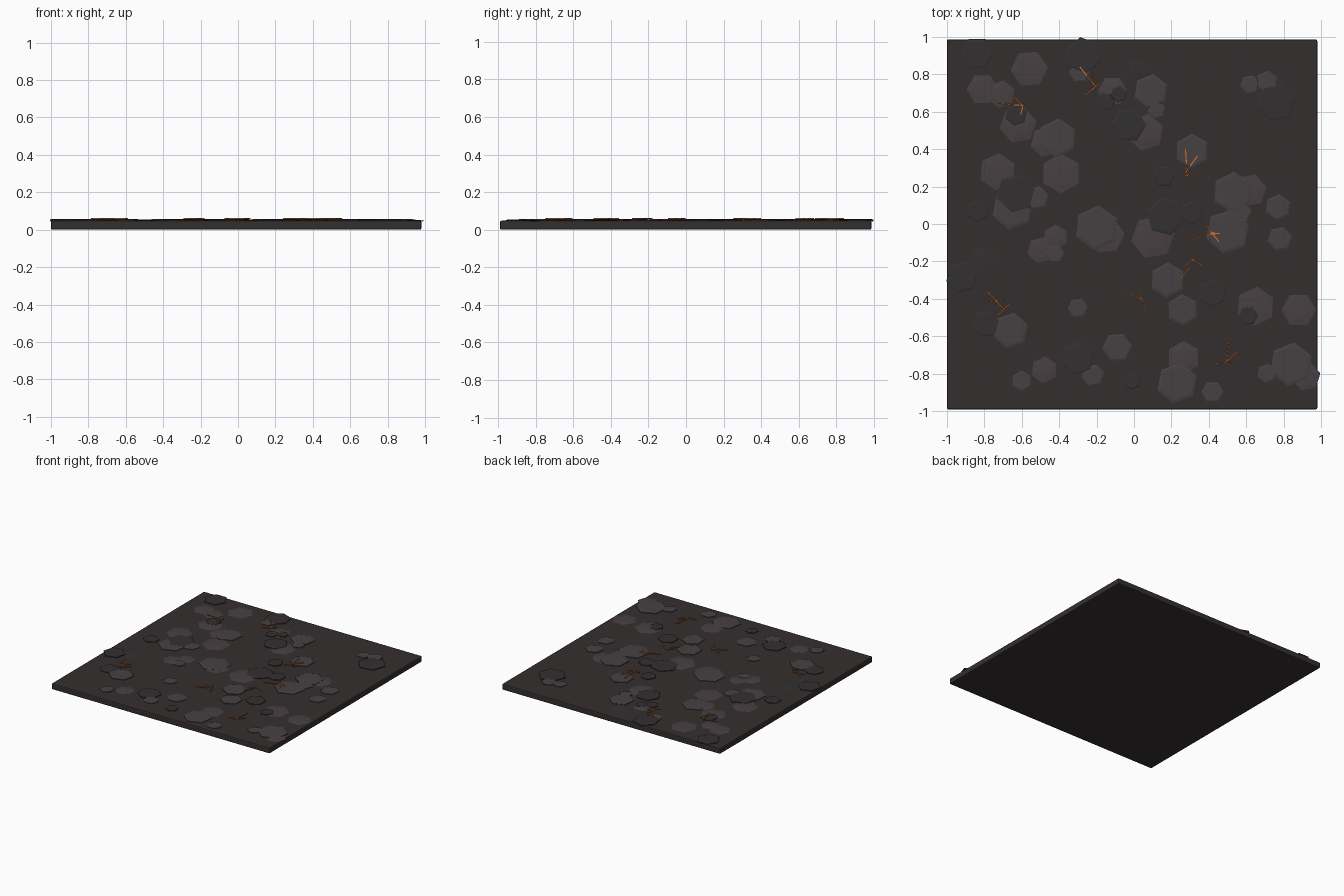
import bpy, bmesh, math

TOP = 0.048  # slab top surface


def material(name, rgb):
    m = bpy.data.materials.new(name)
    m.diffuse_color = (*rgb, 1)
    return m


SLAB = material("basalt", (0.035, 0.028, 0.028))
LIGHT = material("light_stone", (0.062, 0.051, 0.055))
DARK = material("dark_stone", (0.034, 0.029, 0.031))
MAUVE = material("soft_stone", (0.064, 0.051, 0.056))
EMBER = material("ember", (0.65, 0.16, 0.02))


def finish(bm, name, mat):
    me = bpy.data.meshes.new(name)
    bm.to_mesh(me)
    bm.free()
    me.materials.append(mat)
    ob = bpy.data.objects.new(name, me)
    bpy.context.collection.objects.link(ob)
    return ob


def box(name, centre, size, mat, turn=0, bevel=0):
    bm = bmesh.new()
    bmesh.ops.create_cube(bm, size=1)
    bmesh.ops.scale(bm, vec=size, verts=bm.verts)
    ob = finish(bm, name, mat)
    ob.location = centre
    ob.rotation_euler.z = turn
    if bevel:
        mod = ob.modifiers.new("bevel", 'BEVEL')
        mod.width = bevel
        mod.segments = 2
    return ob


def hexagon(name, x, y, rings, turn, mat):
    """Six-sided stack of (radius, z) rings, capped at both ends."""
    bm = bmesh.new()
    loops = []
    for r, z in rings:
        loops.append([bm.verts.new((r * math.cos(k * math.pi / 3),
                                    r * math.sin(k * math.pi / 3), z)) for k in range(6)])
    for a, b in zip(loops, loops[1:]):
        for k in range(6):
            j = (k + 1) % 6
            bm.faces.new((a[k], a[j], b[j], b[k]))
    bm.faces.new(loops[0][::-1])
    bm.faces.new(loops[-1])
    ob = finish(bm, name, mat)
    ob.location = (x, y, 0)
    ob.rotation_euler.z = math.radians(turn)
    return ob


# Base slab
box("slab", (-0.01, -0.002, TOP / 2), (1.98, 1.978, TOP), SLAB, bevel=0.008)

# Raised stones: x, y, radius, turn in degrees
light = [
    (-0.20, -0.02, .12, 25), (-0.41, .46, .105, 25), (.09, .71, .093, 22), (.12, .61, .05, 20),
    (.31, .39, .093, 30), (.53, .17, .11, 28), (.50, -.04, .12, 18), (.56, .06, .07, 5),
    (.77, .09, .07, 22), (.78, -.08, .067, 10), (.18, -.30, .095, 28), (.26, -.46, .085, 32),
    (.23, -.85, .11, 20), (-.09, -.66, .08, 5), (-.30, -.45, .055, 8), (-.42, -.16, .05, 0),
    (-.66, -.57, .097, 18), (-.60, -.84, .056, 28), (-.22, -.81, .062, 10), (.42, -.90, .06, 0),
    (.71, -.80, .053, 20), (.84, -.75, .118, 22), (.62, .745, .053, 10), (.71, .76, .06, 25),
    (-.29, .81, .058, 5), (-.65, .08, .112, 20), (-.52, .14, .065, 15)]
dark = [
    (-.84, .91, .09, 0), (-.27, .90, .1, 40), (-.15, .655, .05, 0), (-.08, .695, .045, 20),
    (-.03, .53, .095, 0), (.16, .255, .06, 0), (-.63, .16, .11, 15), (-.835, .07, .062, 30),
    (.17, .04, .105, 45), (.31, .06, .065, 28), (.76, .65, .108, 10), (-.92, -.285, .087, 15),
    (-.79, -.535, .075, 10), (-.30, -.72, .092, 20), (-.01, -.84, .048, 30), (.42, -.37, .077, 30),
    (.61, -.49, .053, 5), (-.63, .585, .06, 20)]

for name, stones, mat, lift in (("light_stone", light, LIGHT, 0), ("dark_stone", dark, DARK, .0015)):
    for i, (x, y, r, turn) in enumerate(stones):
        z = TOP + 0.007 + lift + 0.0003 * (i % 6)
        hexagon(name, x, y, [(r * .97, TOP - .004), (r, TOP), (r, z - .003), (r * .86, z)], turn, mat)

# Soft low stones that barely rise from the slab
soft = [
    (-.56, .83, .1, 5), (-.81, .72, .085, 0), (-.71, .695, .075, 20), (-.62, .53, .1, 10),
    (-.47, .44, .085, 15), (-.39, .27, .107, 30), (-.73, .28, .1, 25), (.06, .49, .1, 20),
    (-.115, .71, .08, 0), (.10, -.07, .118, 10), (-.15, -.06, .1, 5), (.62, .18, .09, 10),
    (.65, -.44, .105, 25), (.88, -.46, .093, 0), (.265, -.715, .09, 30), (-.48, -.78, .072, 25),
    (-.50, -.14, .072, 15), (-.42, -.07, .067, 30), (.92, -.815, .078, 12)]
hidden_dark = [(-.80, -.22, .1, 0), (.03, .82, .065, 10)]
for stones, mat in ((soft, MAUVE), (hidden_dark, DARK)):
    for i, (x, y, r, turn) in enumerate(stones):
        rise = TOP + .004 + .0004 * (i % 5)
        hexagon("soft_stone", x, y, [(r * .9, TOP - .003), (r, TOP + .0005),
                                     (r * .6, rise - .001), (r * .1, rise)], turn, mat)

# Glowing cracks: start and end points, three strokes per cluster
cracks = [
    (-.29, .84, -.20, .73), (-.22, .815, -.22, .71), (-.26, .69, -.18, .755),
    (-.73, .645, -.60, .635), (-.64, .68, -.59, .625), (-.605, .585, -.59, .65),
    (.275, .40, .285, .255), (.24, .255, .335, .27), (.275, .275, .34, .365),
    (.30, -.09, .43, -.045), (.38, -.005, .455, -.095), (.39, -.055, .46, -.05),
    (.295, -.18, .37, -.225), (.265, -.23, .325, -.185), (.255, -.285, .30, -.23),
    (-.07, -.435, .01, -.41), (-.045, -.365, .06, -.41), (.02, -.36, .065, -.455),
    (-.785, -.36, -.70, -.45), (-.78, -.415, -.69, -.405), (-.73, -.49, -.665, -.425),
    (.51, -.605, .495, -.735), (.435, -.745, .52, -.74), (.495, -.735, .555, -.68)]
for x0, y0, x1, y1 in cracks:
    dx, dy = x1 - x0, y1 - y0
    box("ember_crack", ((x0 + x1) / 2, (y0 + y1) / 2, .0605),
        (math.hypot(dx, dy), .006, .005), EMBER, math.atan2(dy, dx))
